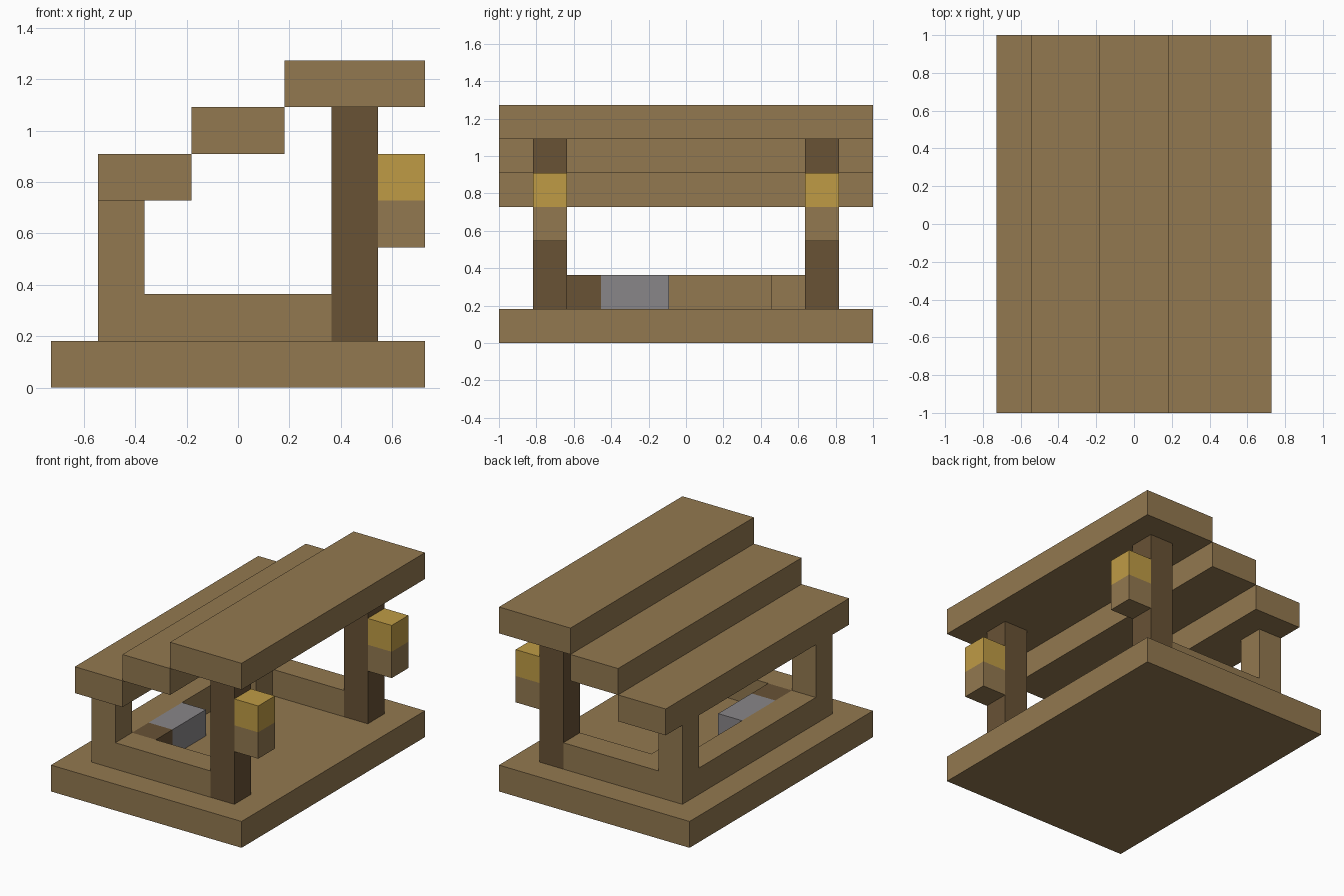
import bpy

U = 2 / 11  # one building block

default = bpy.data.objects.get("Cube")
if default:
    bpy.data.objects.remove(default, do_unlink=True)


def make_material(name, color):
    mat = bpy.data.materials.new(name)
    mat.use_nodes = True
    mat.diffuse_color = (*color, 1)
    bsdf = next(n for n in mat.node_tree.nodes if n.type == "BSDF_PRINCIPLED")
    bsdf.inputs["Base Color"].default_value = (*color, 1)
    return mat


planks = make_material("plank_brown", (0.29, 0.19, 0.08))
log = make_material("log_dark_brown", (0.14, 0.085, 0.036))
lamp = make_material("lamp_gold", (0.52, 0.33, 0.06))
stone = make_material("stone_grey", (0.25, 0.24, 0.25))


def box(name, mat, x, y, z):
    """Block spanning the given (low, high) ranges, in block units."""
    spans = (x, y, z)
    bpy.ops.mesh.primitive_cube_add(size=1)
    obj = bpy.context.object
    obj.name = name
    center = [(a + b) / 2 * U for a, b in spans]
    size = [(b - a) * U for a, b in spans]
    for v in obj.data.vertices:
        v.co = [c + s * k for c, s, k in zip(center, size, v.co)]
    obj.data.materials.append(mat)
    return obj


# Floor slab
FULL = (-5.5, 5.5)
box("floor", planks, (-4, 4), FULL, (0, 1))

# Stepped roof, rising towards the open side
box("roof_low_step", planks, (-3, -1), FULL, (4, 5))
box("roof_middle_step", planks, (-1, 1), FULL, (5, 6))
box("roof_high_step", planks, (1, 4), FULL, (6, 7))

# Posts, side walls and hanging lamps at both ends
for end, y in (("front", (-4.5, -3.5)), ("back", (3.5, 4.5))):
    box(end + "_tall_post", log, (2, 3), y, (1, 6))
    box(end + "_short_post", planks, (-3, -2), y, (1, 4))
    box(end + "_low_wall", planks, (-2, 2), y, (1, 2))
    box(end + "_lamp_holder", planks, (3, 4), y, (3, 4))
    box(end + "_lamp", lamp, (3, 4), y, (4, 5))

# Low wall along the closed side
box("long_low_wall", planks, (-3, -2), (-3.5, 3.5), (1, 2))

# Furniture standing against the long wall
INNER = (-2, -1)
box("dark_corner_block", log, INNER, (-3.5, -2.5), (1, 2))
box("stone_bench", stone, INNER, (-2.5, -0.5), (1, 2))
box("plank_corner_block", planks, INNER, (2.5, 3.5), (1, 2))
